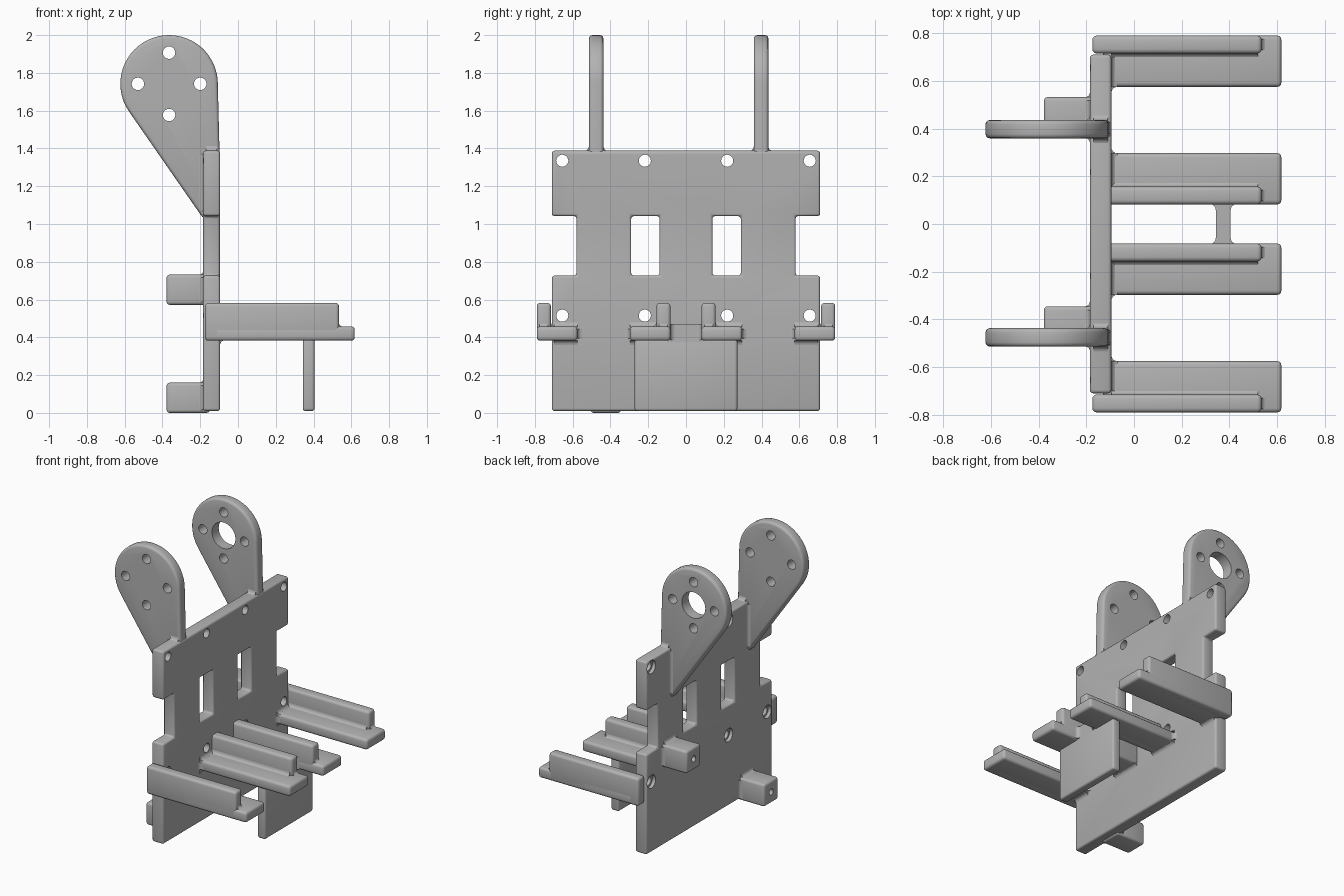
import bpy, bmesh, math
from mathutils import Vector

if "Cube" in bpy.data.objects:
    bpy.data.objects.remove(bpy.data.objects["Cube"])

grey = bpy.data.materials.new("light grey")
grey.use_nodes = True
grey.diffuse_color = (0.45, 0.45, 0.45, 1)
grey.node_tree.nodes["Principled BSDF"].inputs["Base Color"].default_value = grey.diffuse_color

AXES = {"x": Vector((1, 0, 0)), "y": Vector((0, 1, 0)), "z": Vector((0, 0, 1))}


def prism(name, points, axis, length):
    """Extrude a flat outline of 3D points along an axis."""
    bm = bmesh.new()
    face = bm.faces.new([bm.verts.new(p) for p in points])
    ext = bmesh.ops.extrude_face_region(bm, geom=[face])["geom"]
    verts = [v for v in ext if isinstance(v, bmesh.types.BMVert)]
    bmesh.ops.translate(bm, vec=AXES[axis] * length, verts=verts)
    bmesh.ops.recalc_face_normals(bm, faces=bm.faces)
    mesh = bpy.data.meshes.new(name)
    bm.to_mesh(mesh)
    bm.free()
    mesh.materials.append(grey)
    obj = bpy.data.objects.new(name, mesh)
    bpy.context.collection.objects.link(obj)
    return obj


def box(name, x, y, z):
    base = [(x[0], y[0], z[0]), (x[1], y[0], z[0]), (x[1], y[1], z[0]), (x[0], y[1], z[0])]
    return prism(name, base, "z", z[1] - z[0])


def rod(axis, centre, radius, length, sides=24):
    """Cylinder cutter centred on a point."""
    u, v = [AXES[a] for a in "xyz" if a != axis]
    start = Vector(centre) - AXES[axis] * length / 2
    ring = [start + radius * (u * math.cos(t) + v * math.sin(t))
            for t in (2 * math.pi * i / sides for i in range(sides))]
    return prism("cutter", ring, axis, length)


def apply(obj, mod):
    with bpy.context.temp_override(object=obj, active_object=obj, selected_objects=[obj]):
        bpy.ops.object.modifier_apply(modifier=mod.name)


def cut(obj, cutters):
    for cutter in cutters:
        mod = obj.modifiers.new("cut", "BOOLEAN")
        mod.operation, mod.object, mod.solver = "DIFFERENCE", cutter, "EXACT"
        apply(obj, mod)
        bpy.data.objects.remove(cutter)


def rounded(obj, width):
    mod = obj.modifiers.new("rounding", "BEVEL")
    mod.width, mod.segments, mod.limit_method = width, 3, "ANGLE"
    mod.angle_limit = math.radians(40)
    apply(obj, mod)
    return obj


def fillet(name, corner, u, v, axis, length, r=0.025):
    """Concave strip blending two walls that meet at a corner."""
    c, u, v = Vector(corner), Vector(u), Vector(v)
    arc = [c + r * (u * (1 - math.sin(t)) + v * (1 - math.cos(t)))
           for t in (math.pi / 2 * i / 4 for i in range(5))]
    return prism(name, [c] + arc, axis, length)


BACK, FRONT = -0.185, -0.095

# Upright plate with side notches and two windows
half = [(0.71, 0.01), (0.71, 0.727), (0.58, 0.727), (0.58, 1.042), (0.71, 1.042), (0.71, 1.388)]
outline = half + [(-y, z) for y, z in reversed(half)]
plate = prism("upright_plate", [(BACK, y, z) for y, z in outline], "x", FRONT - BACK)
cut(plate, [box("cutter", (-0.4, 0.1), (s * 0.215 - 0.075, s * 0.215 + 0.075), (0.727, 1.042))
            for s in (-1, 1)])
rounded(plate, 0.014)

# Screw holes with recesses on the rear side
spots = [(y, z) for y in (-0.655, -0.218, 0.218, 0.655) for z in (0.515, 1.335)]
cut(plate, [rod("x", (-0.14, y, z), 0.032, 0.4) for y, z in spots])
cut(plate, [rod("x", (BACK, y, z), 0.047, 0.05) for y, z in spots])

# Ears: rounded teardrops with four screw holes, one with a centre bore
CX, CZ, R = -0.365, 1.742, 0.258
for name, y0, bored in (("right_ear", -0.514, False), ("left_ear", 0.359, True)):
    y1, mid = y0 + 0.077, y0 + 0.038
    pts = [(-0.185, y0, 1.03), (-0.097, y0, 1.03), (-0.097, y0, 1.35)]
    for i in range(33):
        t = math.radians(2 + 212.8 * i / 32)
        pts.append((CX + R * math.cos(t), y0, CZ + R * math.sin(t)))
    ear = rounded(prism(name, pts, "y", y1 - y0), 0.018)
    holes = [rod("y", (CX + dx, mid, CZ + dz), 0.033, 0.3)
             for dx, dz in ((0.165, 0), (-0.165, 0), (0, 0.165), (0, -0.165))]
    if bored:
        holes.append(rod("y", (CX, mid, CZ), 0.093, 0.3, 40))
    cut(ear, holes)
    for y, d in ((y0, -1), (y1, 1)):
        fillet("ear_fillet", (-0.17, y, 1.387), (0, d, 0), (0, 0, 1), "x", 0.06)
        fillet("ear_rear_fillet", (BACK, y, 1.07), (0, d, 0), (-1, 0, 0), "z", 0.3, 0.018)

# Four trays, each a flat shelf with a side rail
for s, side in ((-1, "right"), (1, "left")):
    def span(a, b):
        return tuple(sorted((s * a, s * b)))
    for kind, shelf, rail, start in (("outer", (0.575, 0.79), (0.715, 0.79), -0.175),
                                     ("inner", (0.082, 0.297), (0.082, 0.157), -0.12)):
        name = f"{side}_{kind}"
        rounded(box(name + "_shelf", (-0.13, 0.618), span(*shelf), (0.382, 0.458)), 0.018)
        rounded(box(name + "_rail", (start, 0.535), span(*rail), (0.382, 0.582)), 0.018)
        out = 1 if kind == "inner" else -1
        wall = rail[1] if kind == "inner" else rail[0]
        fillet(name + "_rail_fillet", (FRONT, s * wall, 0.456), (0, s * out, 0), (0, 0, 1), "x", 0.615)
        fillet(name + "_end_fillet", (0.533, span(*rail)[0] + 0.015, 0.456), (1, 0, 0), (0, 0, 1), "y", 0.045)
        y0, y1 = span(shelf[0], min(shelf[1], 0.7))
        for z, d in ((0.456, 1), (0.384, -1)):
            fillet(name + "_root_fillet", (FRONT, y0, z), (1, 0, 0), (0, 0, d), "y", y1 - y0)
        free = shelf[0] if kind == "outer" else shelf[1]
        fillet(name + "_side_fillet", (FRONT, s * free, 0.395), (1, 0, 0), (0, -s if kind == "outer" else s, 0), "z", 0.05)

# Front support panel under and between the inner trays
rounded(box("support_panel", (0.343, 0.405), (-0.272, 0.272), (0.01, 0.39)), 0.014)
box("support_bridge", (0.343, 0.405), (-0.1, 0.1), (0.3, 0.47))
for s in (-1, 1):
    for x, d in ((0.343, -1), (0.405, 1)):
        fillet("bridge_fillet", (x, s * 0.083, 0.385), (d, 0, 0), (0, -s, 0), "z", 0.085)

# Rear mounting blocks with a screw hole in the end
for name, y0, z0 in (("upper_block", 0.372, 0.572), ("lower_block", -0.505, 0.0)):
    top = z0 + 0.16
    block = rounded(box(name, (-0.378, -0.15), (y0, y0 + 0.16), (z0, top)), 0.016)
    cut(block, [rod("x", (-0.378, y0 + 0.08, z0 + 0.08), 0.022, 0.2)])
    for y, d in ((y0, -1), (y0 + 0.16, 1)):
        fillet(name + "_fillet", (BACK, y, z0 + 0.015), (-1, 0, 0), (0, d, 0), "z", 0.13, 0.02)
    fillet(name + "_top_fillet", (BACK, y0 + 0.015, top), (-1, 0, 0), (0, 0, 1), "y", 0.13, 0.02)

# Smooth the rounded edges and keep the crisp ones
bpy.ops.object.select_all(action="DESELECT")
for obj in bpy.context.collection.objects:
    if obj.type == "MESH" and obj.data.materials and obj.data.materials[0] == grey:
        obj.select_set(True)
        bpy.context.view_layer.objects.active = obj
bpy.ops.object.shade_smooth_by_angle(angle=math.radians(35))
